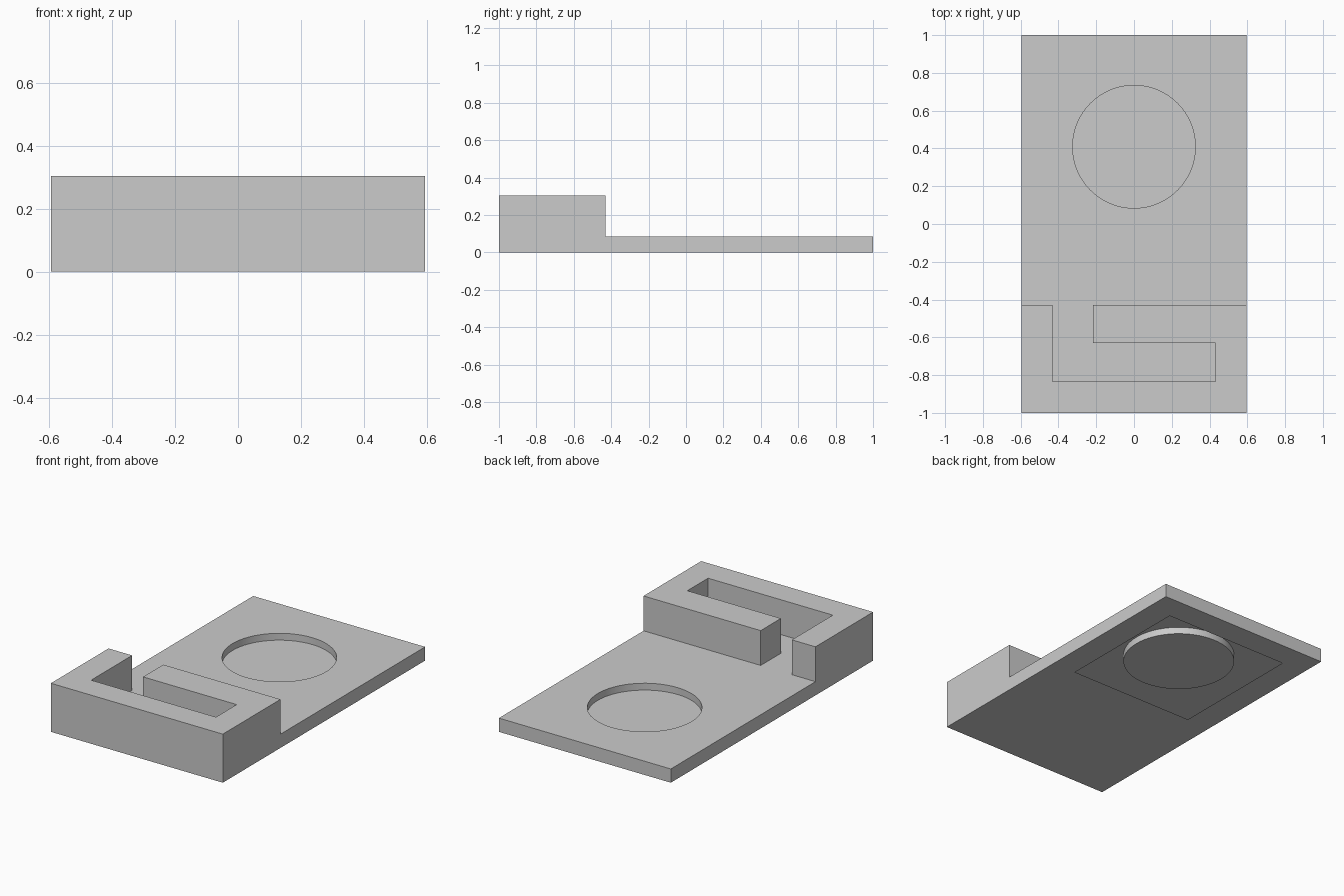
import bpy, bmesh, math

if "Cube" in bpy.data.objects:
    bpy.data.objects.remove(bpy.data.objects["Cube"])

W, PLATE, TOP = 0.595, 0.086, 0.304      # half width, plate top, block top
STEP = -0.43                             # back face of the raised block
A, B = 0.432, 0.216                      # slot limits in x
CY, R, FLOOR = 0.409, 0.325, 0.043       # round pocket

bm = bmesh.new()


def face(points):
    return bm.faces.new([bm.verts.new(p) for p in points])


def strip(path, z0, z1, closed=False):
    """Vertical walls along a path."""
    ends = path[1:] + path[:1] if closed else path[1:]
    return [face([(*p, z0), (*q, z0), (*q, z1), (*p, z1)]) for p, q in zip(path, ends)]


def fill(loops, z):
    """Flat sheet bounded by an outline and its holes."""
    edges = []
    for loop in loops:
        vs = [bm.verts.new((*p, z)) for p in loop]
        edges += [bm.edges.new((v, vs[i - 1])) for i, v in enumerate(vs)]
    bmesh.ops.triangle_fill(bm, edges=edges, use_beauty=True, normal=(0, 0, 1))


circle = [(R * math.cos(2 * math.pi * i / 64), CY + R * math.sin(2 * math.pi * i / 64))
          for i in range(64)]
square = [(-A, CY - A), (A, CY - A), (A, CY + A), (-A, CY + A)]

# Raised block: stepped wall winding through the L-shaped slot
slot = [(-W, STEP), (-A, STEP), (-A, -0.835), (A, -0.835),
        (A, -0.63), (-B, -0.63), (-B, STEP), (W, STEP)]
strip(slot, PLATE, TOP)
face([(x, y, TOP) for x, y in [(W, -1), (-W, -1)] + slot])

# Plate top with the round pocket
fill([[(W, 1), (-W, 1)] + slot, circle], PLATE)
for f in strip(circle, FLOOR, PLATE, closed=True):
    f.smooth = True
face([(x, y, FLOOR) for x, y in circle])

# Outer sides, front and back
profile = [(-1, 0), (1, 0), (1, PLATE), (STEP, PLATE), (STEP, TOP), (-1, TOP)]
for x in (-W, W):
    face([(x, y, z) for y, z in profile])
strip([(-W, -1), (W, -1)], 0, TOP)
strip([(-W, 1), (W, 1)], 0, PLATE)

# Underside with the open square window below the pocket
fill([[(-W, -1), (W, -1), (W, 1), (-W, 1)], square], 0)

bmesh.ops.remove_doubles(bm, verts=bm.verts[:], dist=1e-5)
bmesh.ops.recalc_face_normals(bm, faces=bm.faces[:])

mesh = bpy.data.meshes.new("slotted_plate")
bm.to_mesh(mesh)
bm.free()
plate = bpy.data.objects.new("slotted_plate", mesh)
bpy.context.collection.objects.link(plate)
bpy.context.view_layer.objects.active = plate
plate.select_set(True)
bpy.ops.object.shade_smooth_by_angle(angle=math.radians(30))
